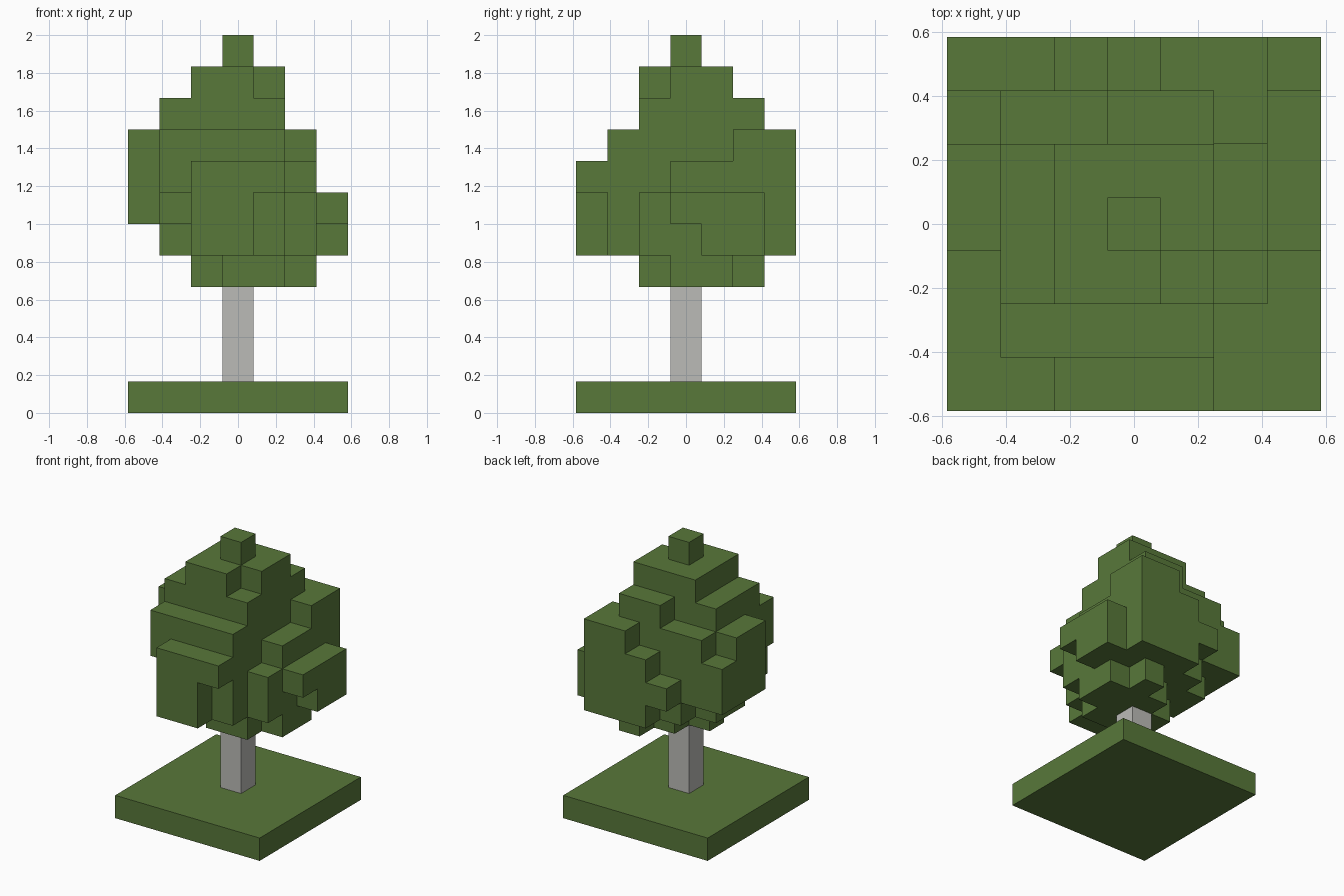
import bpy
import bmesh
from mathutils import Vector

U = 1 / 6  # edge length of one block

cube = bpy.data.objects.get("Cube")
if cube:
    bpy.data.objects.remove(cube, do_unlink=True)


def make_material(name, rgb):
    mat = bpy.data.materials.new(name)
    mat.use_nodes = True
    colour = (*rgb, 1)
    mat.diffuse_color = colour
    bsdf = next(n for n in mat.node_tree.nodes if n.type == 'BSDF_PRINCIPLED')
    bsdf.inputs["Base Color"].default_value = colour
    bsdf.inputs["Roughness"].default_value = 0.9
    return mat


def add_object(name, bm, mat):
    mesh = bpy.data.meshes.new(name)
    bm.to_mesh(mesh)
    bm.free()
    mesh.materials.append(mat)
    obj = bpy.data.objects.new(name, mesh)
    bpy.context.collection.objects.link(obj)
    return obj


def add_box(name, width, low, high, mat):
    """Square block centred on the vertical axis, sized in blocks."""
    bm = bmesh.new()
    bmesh.ops.create_cube(bm, size=U)
    bmesh.ops.scale(bm, vec=(width, width, high - low), verts=bm.verts)
    bmesh.ops.translate(bm, vec=(0, 0, (low + high) / 2 * U), verts=bm.verts)
    return add_object(name, bm, mat)


def add_blocks(name, cells, mat):
    """Outer skin of a set of unit blocks; faces between blocks are left out."""
    bm = bmesh.new()
    for cell in cells:
        centre = Vector(cell) + Vector((0, 0, 0.5))
        for axis in range(3):
            for sign in (-1, 1):
                normal = Vector((0, 0, 0))
                normal[axis] = sign
                if tuple(int(c + n) for c, n in zip(cell, normal)) in cells:
                    continue
                side = Vector((0, 0, 0))
                side[(axis + 1) % 3] = 1
                up = normal.cross(side)
                corners = (side + up, up - side, -side - up, side - up)
                bm.faces.new([bm.verts.new((centre + (normal + c) / 2) * U)
                              for c in corners])
    bmesh.ops.remove_doubles(bm, verts=bm.verts, dist=U / 100)
    return add_object(name, bm, mat)


leaf_green = make_material("leaf_green", (0.098, 0.188, 0.042))
bark_grey = make_material("bark_grey", (0.5, 0.5, 0.475))

# Ground slab and trunk
add_box("grass_base", 7, 0, 1, leaf_green)
add_box("trunk", 1, 1, 4, bark_grey)

# Canopy: top and bottom block level of each column (hex), rows from front to back
TOPS = ("..777..",
        ".8888..",
        ".9aa96.",
        "89aba76",
        "89aaa76",
        "7889986",
        "..6788.")
BOTTOMS = ("..557..",
           ".7555..",
           ".65445.",
           "6544446",
           "6554445",
           "6655455",
           "..6555.")

cells = set()
for row, (tops, bottoms) in enumerate(zip(TOPS, BOTTOMS)):
    for col, (top, bottom) in enumerate(zip(tops, bottoms)):
        if top != ".":
            for level in range(int(bottom, 16), int(top, 16) + 1):
                cells.add((col - 3, row - 3, level))
add_blocks("canopy", cells, leaf_green)
